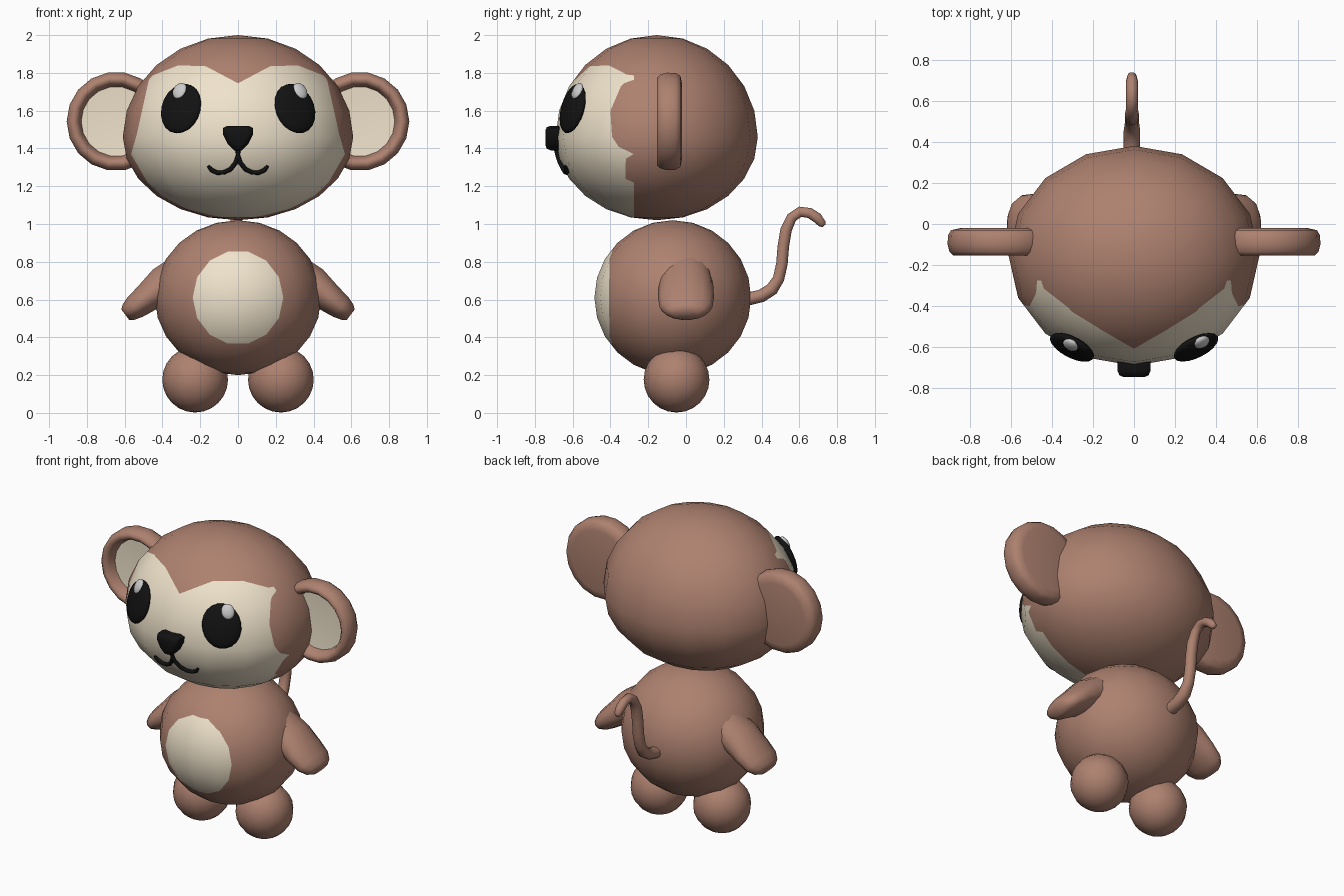
import bpy, bmesh
from math import sin, cos, pi, sqrt, radians
from mathutils import Vector, Matrix
from mathutils.geometry import intersect_point_tri_2d, tessellate_polygon

if "Cube" in bpy.data.objects:
    bpy.data.objects.remove(bpy.data.objects["Cube"])


def material(name, r, g, b):
    m = bpy.data.materials.new(name)
    m.diffuse_color = (r, g, b, 1)
    m.use_nodes = True
    m.node_tree.nodes["Principled BSDF"].inputs["Base Color"].default_value = m.diffuse_color
    return m


BROWN = material("brown", 0.42, 0.22, 0.16)
CREAM = material("cream", 0.87, 0.77, 0.60)
BLACK = material("black", 0.006, 0.006, 0.006)
WHITE = material("white", 0.75, 0.75, 0.75)

# Head ellipsoid: taller above its widest line than below it
HC = Vector((0, -0.155, 1.46))
HX, HY, HT, HB = 0.61, 0.535, 0.54, 0.44


def head_point(x, z):
    rz = HT if z > HC.z else HB
    return Vector((x, HC.y - HY * sqrt(1 - (x / HX) ** 2 - ((z - HC.z) / rz) ** 2), z))


def gradient(p, c, rx, ry, rt, rb):
    d = p - c
    rz = rt if d.z > 0 else rb
    return Vector((d.x / rx ** 2, d.y / ry ** 2, d.z / rz ** 2)).normalized()


def finish(name, bm, *mats, angle=50):
    me = bpy.data.meshes.new(name)
    bm.to_mesh(me)
    bm.free()
    for m in mats:
        me.materials.append(m)
    me.shade_smooth()
    me.set_sharp_from_angle(angle=radians(angle))
    ob = bpy.data.objects.new(name, me)
    bpy.context.collection.objects.link(ob)
    return ob


def ellipsoid(name, centre, radii, mat, rot=None, seg=16, rings=12):
    bm = bmesh.new()
    bmesh.ops.create_uvsphere(bm, u_segments=seg, v_segments=rings, radius=1)
    m = Matrix.Translation(centre) @ (rot or Matrix()) @ Matrix.Diagonal((*radii, 1))
    bm.transform(m)
    return finish(name, bm, mat, angle=80)


def painted_ball(name, c, rx, ry, rt, rb, outline, back_y):
    """Ellipsoid whose front carries a cream patch with the given x-z outline."""
    bm = bmesh.new()
    bmesh.ops.create_uvsphere(bm, u_segments=16, v_segments=12, radius=1)
    for v in bm.verts:
        v.co = c + Vector((v.co.x * rx, v.co.y * ry, v.co.z * (rt if v.co.z > 0 else rb)))

    def cut(co, no):
        fs = [f for f in bm.faces if f.calc_center_median().y < c.y]
        es = {e for f in fs for e in f.edges}
        vs = {v for f in fs for v in f.verts}
        bmesh.ops.bisect_plane(bm, geom=fs + list(es) + list(vs), dist=1e-5,
                               plane_co=co, plane_no=no)

    cut(Vector((0, back_y, 0)), Vector((0, 1, 0)))
    for a, b in zip(outline, outline[1:] + outline[:1]):
        cut(Vector((a[0], 0, a[1])), Vector((b[1] - a[1], 0, a[0] - b[0])))
    pts = [Vector((x, z, 0)) for x, z in outline]
    tris = tessellate_polygon([pts])
    for f in bm.faces:
        m = f.calc_center_median()
        q = Vector((m.x, m.z))
        if m.y < back_y and any(intersect_point_tri_2d(q, *[pts[i].xy for i in t]) for t in tris):
            f.material_index = 1
    ob = finish(name, bm, BROWN, CREAM, angle=180)
    ob.data.normals_split_custom_set_from_vertices(
        [gradient(v.co, c, rx, ry, rt, rb) for v in ob.data.vertices])


def tube(name, pts, sizes, side, mat, n=10):
    """Loft elliptical rings along a path; sizes are (half width along side, half thickness)."""
    bm = bmesh.new()
    pts = [Vector(p) for p in pts]
    side = Vector(side)
    rings = []
    for i, (p, (w, t)) in enumerate(zip(pts, sizes)):
        tan = pts[min(i + 1, len(pts) - 1)] - pts[max(i - 1, 0)]
        s = (side - tan * side.dot(tan) / tan.length_squared).normalized()
        up = tan.cross(s).normalized()
        rings.append([bm.verts.new(p + s * w * cos(2 * pi * k / n) + up * t * sin(2 * pi * k / n))
                      for k in range(n)])
    for a, b in zip(rings, rings[1:]):
        for k in range(n):
            bm.faces.new((a[k], a[(k + 1) % n], b[(k + 1) % n], b[k]))
    bm.faces.new(rings[0])
    bm.faces.new(rings[-1])
    bmesh.ops.recalc_face_normals(bm, faces=bm.faces)
    return finish(name, bm, mat, angle=75)


# Head with heart-shaped face patch
half = [(0.17, 1.835), (0.317, 1.84), (0.468, 1.78), (0.536, 1.475), (0.566, 1.37),
        (0.45, 1.17), (0.2, 1.03)]
face = [(0, 1.745)] + half + [(0, 1.0)] + [(-x, z) for x, z in reversed(half)]
painted_ball("head", HC, HX, HY, HT, HB, face, -0.275)

# Body with oval belly patch
belly = [(0.24 * cos(2 * pi * i / 14), 0.61 + 0.25 * sin(2 * pi * i / 14)) for i in range(14)]
painted_ball("body", Vector((0, -0.07, 0.61)), 0.44, 0.415, 0.41, 0.41, belly, -0.2)

# Nose: rounded triangle, narrowed towards its front
bm = bmesh.new()
nh = [(0.055, 1.52), (0.08, 1.508), (0.08, 1.475), (0.055, 1.425), (0.02, 1.39)]
outline = nh + [(-x, z) for x, z in reversed(nh)]
loops = [[bm.verts.new((x * s, y, 1.46 + (z - 1.46) * s)) for x, z in outline]
         for y, s in ((-0.65, 1), (-0.715, 1), (-0.737, 0.88), (-0.745, 0.6))]
for a, b in zip(loops, loops[1:]):
    for k in range(len(a)):
        j = (k + 1) % len(a)
        bm.faces.new((a[k], a[j], b[j], b[k]))
bm.faces.new(loops[0])
bm.faces.new(loops[-1])
bmesh.ops.recalc_face_normals(bm, faces=bm.faces)
finish("nose", bm, BLACK)

# Ear lathe profile (radius, y), cream inside the rim
EAR = [(0.10, -0.085), (0.185, -0.09), (0.198, -0.135), (0.215, -0.153), (0.235, -0.153),
       (0.253, -0.135), (0.262, -0.10), (0.260, -0.055), (0.245, -0.03), (0.20, -0.02)]

for s, label in ((-1, "left"), (1, "right")):
    # Ears
    bm = bmesh.new()
    n = 18
    rows = [[bm.verts.new((s * 0.645 + r * cos(2 * pi * k / n), y, 1.543 + r * sin(2 * pi * k / n)))
             for k in range(n)] for r, y in EAR]
    for i in range(len(rows) - 1):
        for k in range(n):
            j = (k + 1) % n
            f = bm.faces.new((rows[i][k], rows[i][j], rows[i + 1][j], rows[i + 1][k]))
            f.material_index = 1 if i == 0 else 0
    bm.faces.new(rows[0]).material_index = 1
    bm.faces.new(rows[-1])
    bmesh.ops.recalc_face_normals(bm, faces=bm.faces)
    finish(label + "_ear", bm, BROWN, CREAM)

    # Eyes and highlights lie flat against the head
    roll = Matrix.Rotation(radians(12 if s > 0 else -4), 4, 'Z')
    for part, x, z, size, lift, mat in (
            ("_eye", 0.3, 1.61, (0.118, 0.137, 0.035), 0.004, BLACK),
            ("_eye_highlight", 0.305 + 0.01 * s, 1.69, (0.04, 0.048, 0.02), 0.03, WHITE)):
        p = head_point(s * x, z)
        nor = gradient(p, HC, HX, HY, HT, HB)
        rot = nor.to_track_quat('Z', 'Y').to_matrix().to_4x4() @ roll
        ellipsoid(label + part, p + nor * lift, size, mat, rot, 20, 10)

    # Mouth curls
    curl = [(0, 1.40), (0, 1.36), (0.012, 1.325), (0.04, 1.29), (0.075, 1.273),
            (0.11, 1.272), (0.14, 1.285), (0.157, 1.307)]
    tube(label + "_mouth", [head_point(s * x, z) + Vector((0, -0.003, 0)) for x, z in curl],
         [(0.012, 0.012)] * 7 + [(0.008, 0.008)], (0, 1, 0), BLACK, 8)

    # Arms
    arm = [(0.27, 0.74), (0.40, 0.675), (0.48, 0.61), (0.545, 0.56), (0.58, 0.533), (0.597, 0.52)]
    tube(label + "_arm", [(s * x, 0, z) for x, z in arm],
         [(0.13, 0.12), (0.145, 0.10), (0.148, 0.08), (0.14, 0.067), (0.11, 0.052), (0.07, 0.035)],
         (0, 1, 0), BROWN, 14)

    # Feet
    ellipsoid(label + "_foot", (s * 0.227, -0.05, 0.176), (0.174,) * 3, BROWN)

# Tail
path = [(0.26, 0.60), (0.34, 0.605), (0.40, 0.62), (0.455, 0.655), (0.49, 0.71), (0.508, 0.79),
        (0.515, 0.88), (0.53, 0.97), (0.56, 1.035), (0.605, 1.065), (0.655, 1.058),
        (0.695, 1.032), (0.722, 1.0), (0.73, 0.99)]
tube("tail", [(-0.01, y, z) for y, z in path],
     [(0.04, 0.036)] * 4 + [(0.035, 0.032)] * 4 + [(0.029, 0.029)] * 4 + [(0.022, 0.022), (0.01, 0.01)],
     (1, 0, 0), BROWN, 10)
